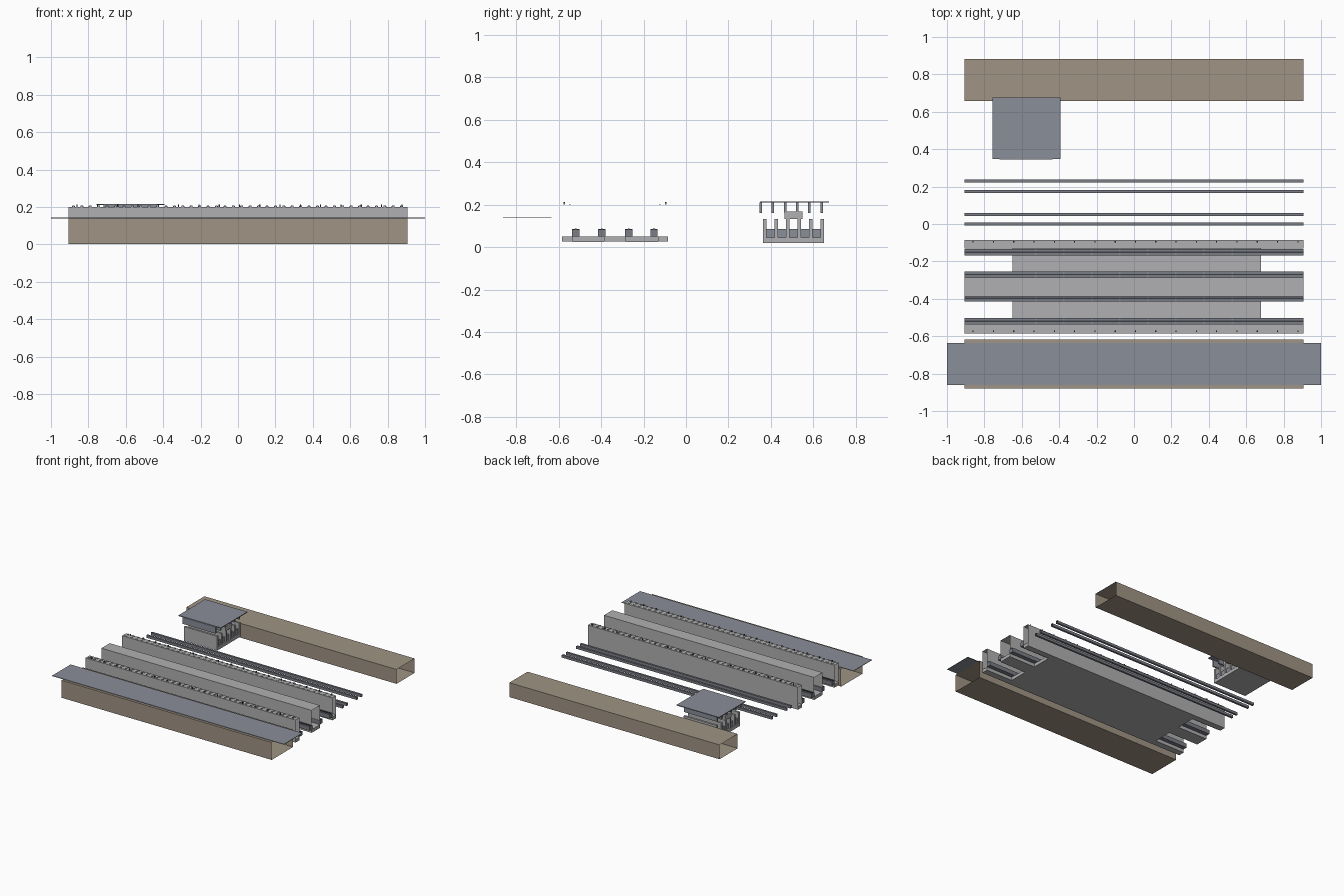
import bpy, bmesh

if "Cube" in bpy.data.objects:
    bpy.data.objects.remove(bpy.data.objects["Cube"])

def lin(c):
    return tuple(((v / 255 + 0.055) / 1.055) ** 2.4 for v in c) + (1,)

def mat(name, rgb):
    m = bpy.data.materials.new(name)
    m.diffuse_color = lin(rgb)
    m.use_nodes = True
    m.node_tree.nodes["Principled BSDF"].inputs["Base Color"].default_value = m.diffuse_color
    return m

CONCRETE = mat("light_concrete", (176, 176, 178))
STEEL = mat("blue_grey_steel", (138, 142, 152))
TAN = mat("tan_cladding", (160, 148, 132))
RAIL = mat("rail_grey", (122, 125, 134))
DARK = mat("dark_fitting", (60, 62, 68))

def build(name, boxes, material, skip=()):
    """Boxes (x0,x1,y0,y1,z0,z1) in one object; skip drops faces, e.g. 'x' open ends, 'b' bottom."""
    bm = bmesh.new()
    for x0, x1, y0, y1, z0, z1 in boxes:
        v = [bm.verts.new((x, y, z)) for x in (x0, x1) for y in (y0, y1) for z in (z0, z1)]
        sides = {'x': [(0, 1, 3, 2), (4, 6, 7, 5)], 'y': [(0, 4, 5, 1), (2, 3, 7, 6)],
                 'b': [(0, 2, 6, 4)], 't': [(1, 5, 7, 3)]}
        for key, faces in sides.items():
            if key not in skip:
                for f in faces:
                    bm.faces.new([v[i] for i in f])
    me = bpy.data.meshes.new(name)
    bm.to_mesh(me)
    bm.free()
    me.materials.append(material)
    ob = bpy.data.objects.new(name, me)
    bpy.context.collection.objects.link(ob)
    return ob

L = 0.907

# Open-ended outer buildings and the overhanging roof sheet
build("front_hall", [(-L, L, -0.88, -0.617, 0.002, 0.138)], TAN, 'x')
build("front_roof", [(-1, 1, -0.862, -0.635, 0.139, 0.143)], STEEL)
back = build("back_hall", [(-L, L, 0.658, 0.882, 0.008, 0.12)], TAN, 'x')

# Platforms: hollow channels, open at both ends
platforms = [(-0.585, -0.535), (-0.387, -0.285), (-0.132, -0.085)]
for label, (a, b) in zip(("front", "middle", "rear"), platforms):
    build(label + "_platform", [(-L, L, a, b, 0.025, 0.2)], CONCRETE, 'x')
    build(label + "_platform_floor", [(-L, L, a, b, 0.0255, 0.05)], CONCRETE)

# Shorter track beds between the platforms
build("track_beds", [(-0.65, 0.68, platforms[i][1], platforms[i + 1][0], 0.025, 0.05)
                     for i in range(2)], CONCRETE)

# Ledges beside the platforms, with upper rails and joints
ledges = (-0.52, -0.397, -0.27, -0.151)
build("track_ledges", [(-L, L, y - 0.017, y + 0.017, 0.051, 0.083) for y in ledges], RAIL)
build("ledge_rails", [(-L, L, y - 0.004, y + 0.004, 0.083, 0.088) for y in ledges], DARK)
build("ledge_joints", [(x * 0.15 - 0.53, x * 0.15 - 0.522, y - 0.017, y + 0.017, 0.083, 0.086)
                       for x in range(8) for y in ledges], STEEL)

# Small fittings along the outer platform edges
posts, studs = [], []
for edge, inner in ((-0.574, -0.548), (-0.096, -0.124)):
    for i in range(40):
        x = -0.88 + i * 0.045
        studs.append((x - 0.008, x + 0.008, inner - 0.004, inner + 0.004, 0.2, 0.204))
        studs.append((x - 0.006, x + 0.006, edge - 0.003, edge + 0.003, 0.2, 0.207))
    for i in range(17):
        x = -0.86 + i * 0.1085
        posts.append((x - 0.003, x + 0.003, edge - 0.004, edge + 0.004, 0.2, 0.212))
build("platform_studs", studs, CONCRETE)
build("platform_posts", posts, DARK)

# Four loose rails, square tubes open at the ends
build("rails", [(-L, L, y - 0.008, y + 0.008, 0.07, 0.09)
                for y in (0.0, 0.05, 0.175, 0.229)], RAIL, 'x')

# Small pavilion: base, upright fins, blocks between, core, hanging fins, roof
X0, X1 = -0.72, -0.435
build("pavilion_base", [(X0, X1, 0.363, 0.65, 0.02, 0.045)], CONCRETE)
build("pavilion_fins", [(X0, X1, 0.363 + i * 0.0543, 0.379 + i * 0.0543, 0.045, 0.132)
                        for i in range(6)], CONCRETE)
build("pavilion_blocks", [(X0 + 0.01, X1 - 0.01, 0.379 + i * 0.0543, 0.4173 + i * 0.0543, 0.045, 0.085)
                          for i in range(5)], STEEL)
build("pavilion_core", [(X0, X1, 0.465, 0.55, 0.132, 0.168)], CONCRETE)
build("pavilion_hangers", [(X0, X1, 0.346 + i * 0.0575, 0.358 + i * 0.0575, 0.16, 0.21)
                           for i in range(6)], STEEL)
build("pavilion_roof", [(-0.757, -0.392, 0.348, 0.675, 0.21, 0.216)], STEEL)
